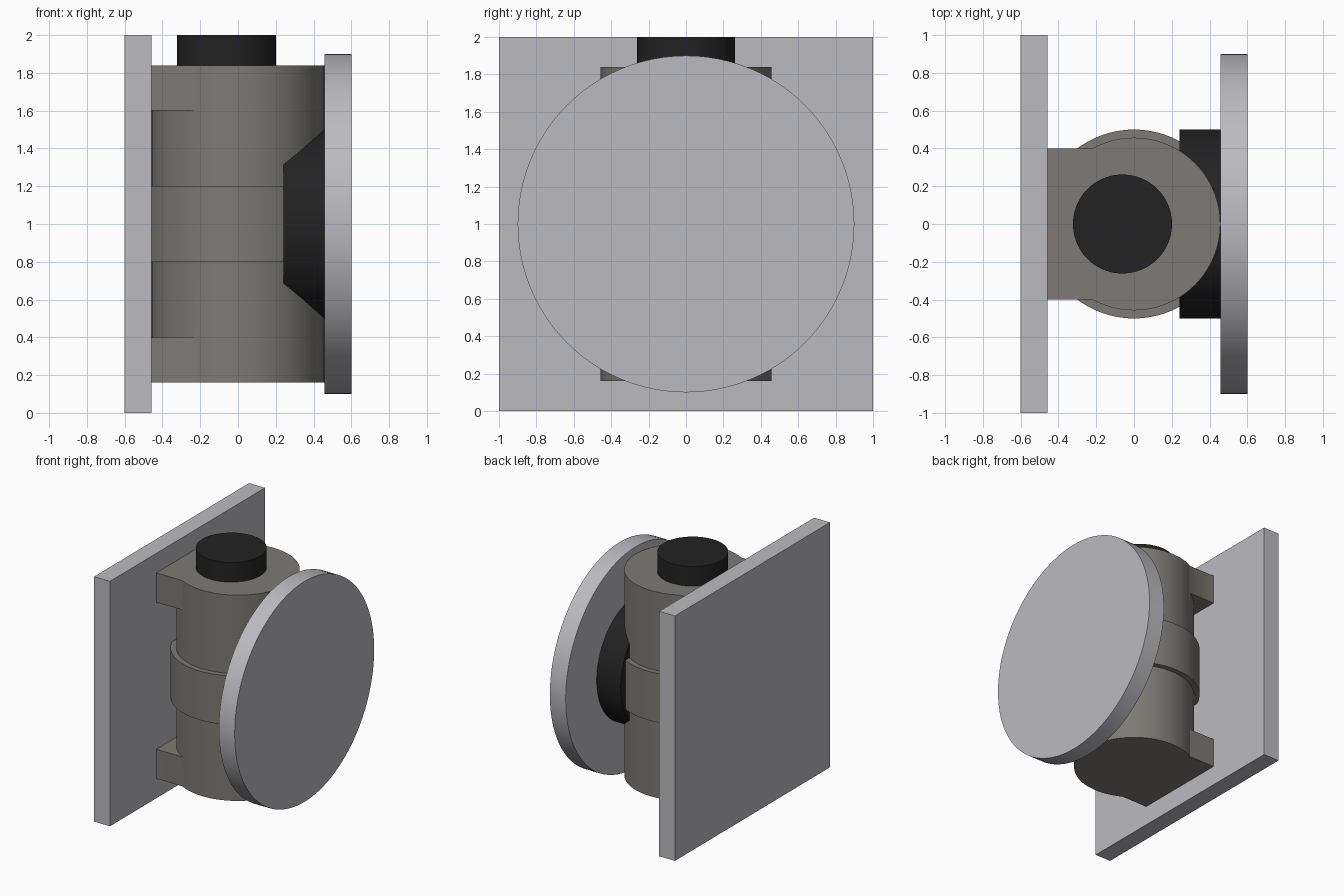
import bpy
import math

if "Cube" in bpy.data.objects:
    bpy.data.objects.remove(bpy.data.objects["Cube"], do_unlink=True)


def material(name, colour):
    mat = bpy.data.materials.new(name)
    mat.use_nodes = True
    mat.diffuse_color = (*colour, 1)
    mat.node_tree.nodes["Principled BSDF"].inputs["Base Color"].default_value = (*colour, 1)
    return mat


light_grey = material("light grey", (0.50, 0.50, 0.53))
warm_grey = material("warm grey", (0.205, 0.195, 0.18))
black = material("black", (0.016, 0.016, 0.016))


def finish(name, mat):
    obj = bpy.context.object
    obj.name = name
    obj.data.materials.append(mat)
    bpy.ops.object.transform_apply(location=True, rotation=True, scale=True)
    return obj


def box(name, low, high, mat):
    centre = [(a + b) / 2 for a, b in zip(low, high)]
    bpy.ops.mesh.primitive_cube_add(size=1, location=centre)
    bpy.context.object.scale = [b - a for a, b in zip(low, high)]
    return finish(name, mat)


def cylinder(name, radius, start, end, centre, mat, along_x=False):
    """Round part from start to end along z (centre = x, y) or x (centre = y, z)."""
    middle = (start + end) / 2
    place = (middle, *centre) if along_x else (*centre, middle)
    turn = (0, math.pi / 2, 0) if along_x else (0, 0, 0)
    bpy.ops.mesh.primitive_cylinder_add(vertices=96, radius=radius, depth=end - start,
                                        location=place, rotation=turn)
    obj = finish(name, mat)
    bpy.ops.object.shade_smooth_by_angle(angle=math.radians(30))
    return obj


# Square mounting plate and round end disc
box("mounting_plate", (-0.6, -1, 0), (-0.457, 1, 2), light_grey)
cylinder("end_disc", 0.9, 0.457, 0.6, (0, 1), light_grey, along_x=True)

# Upright body, fused with its middle band and the two mounting brackets
body = cylinder("body", 0.457, 0.16, 1.84, (0, 0), warm_grey)
additions = [cylinder("middle_band", 0.5, 0.8, 1.2, (0, 0), warm_grey)]
for name, low in (("lower_bracket", 0.16), ("upper_bracket", 1.6)):
    additions.append(box(name, (-0.47, -0.4, low), (-0.1, 0.4, low + 0.24), warm_grey))

bpy.ops.object.select_all(action="DESELECT")
body.select_set(True)
bpy.context.view_layer.objects.active = body
for part in additions:
    union = body.modifiers.new("fuse", "BOOLEAN")
    union.operation = "UNION"
    union.solver = "EXACT"
    union.object = part
    bpy.ops.object.modifier_apply(modifier=union.name)
    bpy.data.objects.remove(part, do_unlink=True)
bpy.ops.object.shade_smooth_by_angle(angle=math.radians(30))

# Black round boss behind the disc, and the off-centre cap on top
cylinder("side_boss", 0.5, 0.24, 0.47, (0, 1), black, along_x=True)
cylinder("top_cap", 0.262, 1.8, 2, (-0.061, 0), black)
